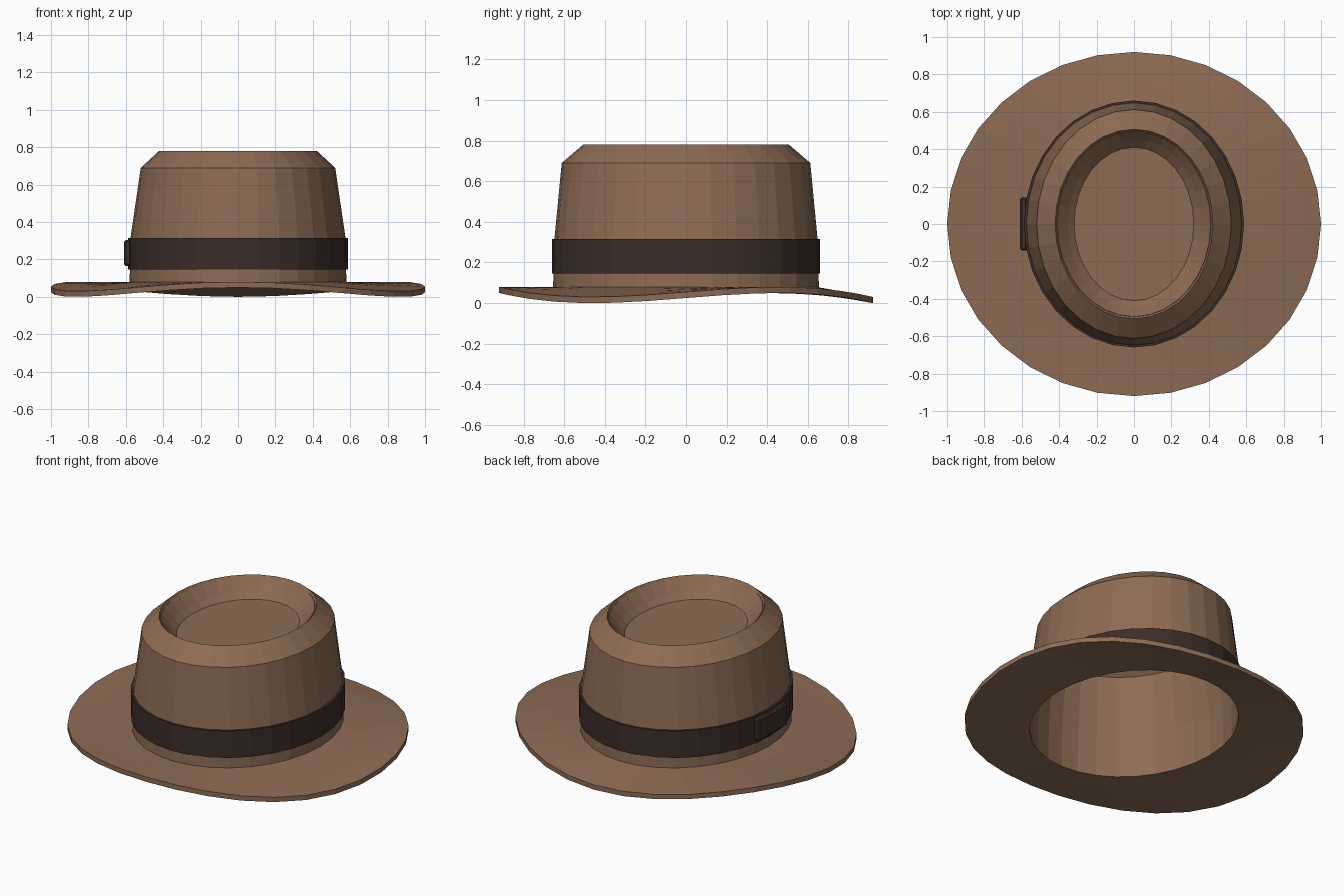
import bpy, bmesh, math

if "Cube" in bpy.data.objects:
    bpy.data.objects.remove(bpy.data.objects["Cube"], do_unlink=True)

SIDES = 32


def material(name, rgb):
    mat = bpy.data.materials.new(name)
    mat.use_nodes = True
    mat.diffuse_color = (*rgb, 1)
    bsdf = mat.node_tree.nodes["Principled BSDF"]
    bsdf.inputs["Base Color"].default_value = (*rgb, 1)
    bsdf.inputs["Roughness"].default_value = 0.9
    return mat


felt = material("brown felt", (0.265, 0.148, 0.088))
ribbon = material("dark brown ribbon", (0.046, 0.026, 0.021))


def finish(bm, name, mat):
    bmesh.ops.recalc_face_normals(bm, faces=bm.faces)
    mesh = bpy.data.meshes.new(name)
    bm.to_mesh(mesh)
    bm.free()
    mesh.materials.append(mat)
    obj = bpy.data.objects.new(name, mesh)
    bpy.context.scene.collection.objects.link(obj)
    return obj


def loft(name, rings, mat, closed):
    """Join elliptical rings (x radius, y radius, height, wave) into a surface.
    Closed joins the last ring to the first, otherwise both ends are capped."""
    bm = bmesh.new()
    loops = []
    for rx, ry, z, wave in rings:
        loop = []
        for i in range(SIDES):
            a = math.tau * i / SIDES
            loop.append(bm.verts.new((rx * math.sin(a), ry * math.cos(a),
                                      z - wave * math.cos(3 * a))))
        loops.append(loop)
    pairs = list(zip(loops, loops[1:]))
    if closed:
        pairs.append((loops[-1], loops[0]))
    for low, high in pairs:
        for i in range(SIDES):
            j = (i + 1) % SIDES
            bm.faces.new((low[i], low[j], high[j], high[i]))
    if not closed:
        bm.faces.new(loops[0])
        bm.faces.new(loops[-1])
    return finish(bm, name, mat)


# Brim: a thin ring whose wave grows towards the rim
STEPS, THICK = 4, 0.03
top = []
for k in range(STEPS + 1):
    t = k / STEPS
    top.append((0.565 + 0.435 * t, 0.64 + 0.28 * t, 0.08 - 0.025 * t, 0.025 * t))
under = [(rx, ry, z - THICK, wave) for rx, ry, z, wave in reversed(top)]
loft("brim", top + under, felt, True)

# Crown: tapered wall, bevelled shoulder and sunken top, hollow inside
WALL = 0.012
profile = [(0.58, 0.655, 0.06), (0.575, 0.648, 0.315), (0.52, 0.612, 0.69),
           (0.422, 0.507, 0.78), (0.405, 0.485, 0.75), (0.32, 0.41, 0.67)]
outer = [(rx, ry, z, 0) for rx, ry, z in profile]
inner = [(rx - WALL, ry - WALL, z - (WALL if i > 1 else 0), 0)
         for i, (rx, ry, z) in enumerate(profile[:4])]
inner.append((0.31, 0.40, 0.65, 0))
loft("crown", list(reversed(inner)) + outer, felt, False)

# Hat band
loft("hat_band", [(0.588, 0.66, 0.145, 0), (0.588, 0.66, 0.315, 0),
                  (0.572, 0.644, 0.315, 0), (0.572, 0.644, 0.145, 0)], ribbon, True)

# Flat bow on the right side of the band
bm = bmesh.new()
bmesh.ops.create_cube(bm, size=1)
for v in bm.verts:
    v.co = (v.co.x * 0.04 - 0.59, v.co.y * 0.285, v.co.z * 0.14 + 0.235)
bow = finish(bm, "band_bow", ribbon)
bevel = bow.modifiers.new("Bevel", "BEVEL")
bevel.width = 0.01
bevel.segments = 1
